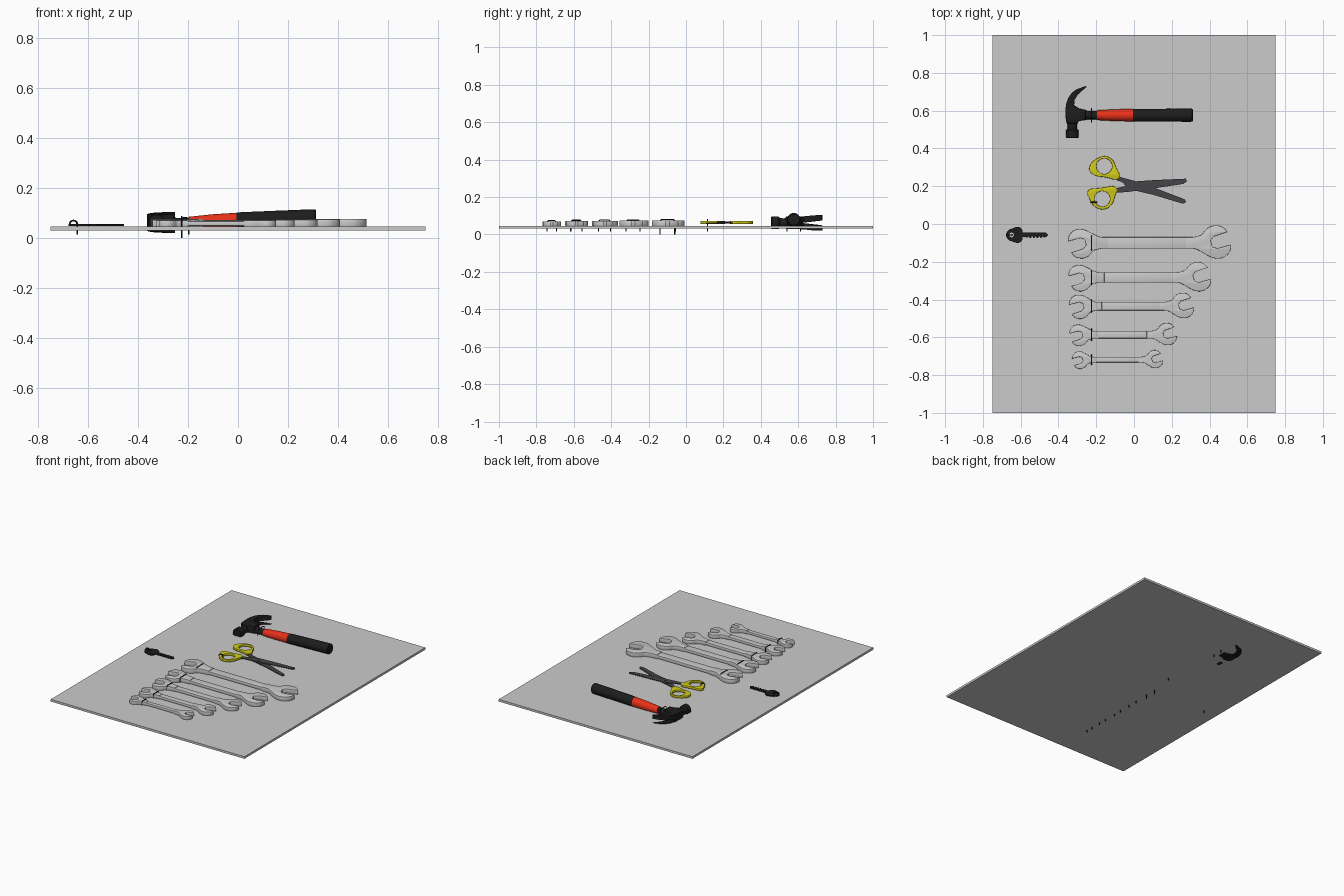
import bpy, bmesh, math
from mathutils import Vector, Matrix

if "Cube" in bpy.data.objects:
    bpy.data.objects.remove(bpy.data.objects["Cube"])


def material(name, rgb):
    m = bpy.data.materials.new(name)
    m.diffuse_color = (*rgb, 1)
    m.use_nodes = True
    m.node_tree.nodes["Principled BSDF"].inputs["Base Color"].default_value = m.diffuse_color
    return m


black = material("black", (0.012, 0.012, 0.012))
red = material("red", (0.8, 0.03, 0.01))
yellow = material("yellow", (0.65, 0.6, 0.01))
steel = material("dark_steel", (0.06, 0.06, 0.065))


def select(o):
    bpy.ops.object.select_all(action='DESELECT')
    o.select_set(True)
    bpy.context.view_layer.objects.active = o


def finish(o, mat=None):
    if mat:
        o.data.materials.clear()
        o.data.materials.append(mat)
    select(o)
    bpy.ops.object.shade_smooth_by_angle(angle=math.radians(35))
    return o


def circle(cx, cy, r, n=32):
    return [(cx + r * math.cos(2 * math.pi * i / n), cy + r * math.sin(2 * math.pi * i / n)) for i in range(n)]


def rounded(pts, closed=True, passes=2):
    """Corner cutting, turns a few points into a smooth outline."""
    for _ in range(passes):
        out = [] if closed else [pts[0]]
        for i in range(len(pts) if closed else len(pts) - 1):
            a, b = Vector(pts[i]), Vector(pts[(i + 1) % len(pts)])
            out += [tuple(a.lerp(b, 0.25)), tuple(a.lerp(b, 0.75))]
        pts = out if closed else out + [pts[-1]]
    return pts


def from_curve(name, cu, mat):
    o = bpy.data.objects.new(name, cu)
    bpy.context.collection.objects.link(o)
    select(o)
    bpy.ops.object.convert(target='MESH')
    o = bpy.context.object
    bm = bmesh.new()
    bm.from_mesh(o.data)
    bmesh.ops.remove_doubles(bm, verts=bm.verts, dist=1e-5)
    bmesh.ops.recalc_face_normals(bm, faces=bm.faces)
    bm.to_mesh(o.data)
    bm.free()
    return finish(o, mat)


def add_spline(cu, pts, cyclic):
    s = cu.splines.new('POLY')
    s.points.add(len(pts) - 1)
    for p, q in zip(s.points, pts):
        p.co = (*q, 0, 1) if len(q) == 2 else (*q, 1)
    s.use_cyclic_u = cyclic


def plate(name, loops, z0, z1, mat=None, bevel=0.0):
    """Flat outline (first loop) with holes, extruded from z0 to z1."""
    cu = bpy.data.curves.new(name, 'CURVE')
    cu.dimensions = '2D'
    cu.fill_mode = 'BOTH'
    for l in loops:
        add_spline(cu, l, True)
    cu.extrude = (z1 - z0) / 2 - bevel
    cu.bevel_depth = bevel
    cu.bevel_resolution = 1
    cu.offset = -bevel
    o = from_curve(name, cu, mat)
    o.data.transform(Matrix.Translation((0, 0, (z0 + z1) / 2)))
    return o


def wire(name, pts, r=0.003):
    cu = bpy.data.curves.new(name, 'CURVE')
    cu.dimensions = '3D'
    add_spline(cu, pts, False)
    cu.bevel_depth = r
    cu.bevel_resolution = 2
    cu.use_fill_caps = True
    return from_curve(name, cu, black)


def loft(name, rings, mat):
    bm = bmesh.new()
    vs = [[bm.verts.new(p) for p in ring] for ring in rings]
    n = len(vs[0])
    for a, b in zip(vs, vs[1:]):
        for i in range(n):
            bm.faces.new((a[i], a[(i + 1) % n], b[(i + 1) % n], b[i]))
    bm.faces.new(vs[0])
    bm.faces.new(vs[-1])
    bmesh.ops.recalc_face_normals(bm, faces=bm.faces)
    me = bpy.data.meshes.new(name)
    bm.to_mesh(me)
    bm.free()
    o = bpy.data.objects.new(name, me)
    bpy.context.collection.objects.link(o)
    return finish(o, mat)


def staple(name, x, y, half, top, low):
    c = 0.008
    wire(name, [(x, y - half, low), (x, y - half, top - c), (x, y - half + c, top),
                (x, y + half - c, top), (x, y + half, top - c), (x, y + half, low)])


def hook(name, x, y, top):
    arc = [(x - 0.015 + 0.015 * math.cos(a), y, top - 0.015 + 0.015 * math.sin(a))
           for a in [math.pi * i / 8 for i in range(9)]]
    wire(name, [(x, y, 0.015)] + arc, 0.0035)


# Backing board
plate("board", [[(-0.75, -1), (0.75, -1), (0.75, 1), (-0.75, 1)]], 0.031, 0.046)


# Open-ended wrenches, largest to smallest
def wrench_head(name, cx, cy, r, h, flip, z0, z1):
    jaw = [(-0.55, 0.68), (-0.2, 0.95), (0.25, 1.05), (0.7, 0.88), (0.9, 0.62), (0.97, 0.4)]
    rot = Matrix.Rotation(math.radians(17), 2)
    turn = lambda pts: [tuple(rot @ Vector(p)) for p in pts]
    k = h / r
    neck = [(-1.7, k), (-1.2, k), (-0.95, k + 0.08)]
    upper = rounded(neck + turn(jaw), False)
    lower = rounded([(x, -y) for x, y in neck] + turn([(x, -y) for x, y in jaw]), False)
    notch = turn([(0.1, 0.38), (-0.15, 0.2), (-0.15, -0.2), (0.1, -0.38)])
    outline = upper + notch + lower[::-1]
    plate(name, [[(cx + flip * r * x, cy + flip * r * y) for x, y in outline]], z0, z1, None, 0.002)


# y, shaft half width, left end, left radius, right end, right radius, thickness
wrenches = [(-0.1, 0.03, -0.347, 0.077, 0.512, 0.087, 0.03),
            (-0.283, 0.027, -0.345, 0.069, 0.406, 0.077, 0.028),
            (-0.435, 0.022, -0.342, 0.063, 0.316, 0.066, 0.027),
            (-0.586, 0.02, -0.34, 0.056, 0.225, 0.058, 0.026),
            (-0.718, 0.015, -0.326, 0.046, 0.151, 0.047, 0.024)]
for i, (y, h, xl, rl, xr, rr, t) in enumerate(wrenches, 1):
    z0, z1 = 0.046, 0.046 + t
    a, b = xl + 1.02 * rl, xr - 1.02 * rr
    wrench_head(f"wrench_{i}_left_head", a, y, rl, h, -1, z0, z1)
    wrench_head(f"wrench_{i}_right_head", b, y, rr, h, 1, z0, z1)
    x0, x1 = a + 1.6 * rl, b - 1.6 * rr
    plate(f"wrench_{i}_shaft", [[(x0, y - h), (x1, y - h), (x1, y + h), (x0, y + h)]],
          z0 + 0.12 * t, z1 - 0.12 * t, None, 0.004)
    staple(f"wrench_{i}_staple", -0.225, y, h + 0.01, z1 + 0.004, 0.0 if i == 1 else 0.015)

# Scissors: two ring handles, crossing blades and pivot
top_grip = [(-0.24, 0.3), (-0.215, 0.338), (-0.157, 0.365), (-0.11, 0.342), (-0.095, 0.3),
            (-0.07, 0.255), (-0.09, 0.23), (-0.15, 0.248), (-0.2, 0.252), (-0.232, 0.27)]
low_grip = [(-0.25, 0.16), (-0.238, 0.188), (-0.17, 0.19), (-0.11, 0.205), (-0.085, 0.185),
            (-0.1, 0.15), (-0.11, 0.11), (-0.14, 0.08), (-0.18, 0.075), (-0.222, 0.1), (-0.238, 0.14)]
plate("scissors_upper_handle", [rounded(top_grip), circle(-0.157, 0.306, 0.041)], 0.056, 0.072, yellow, 0.003)
plate("scissors_lower_handle", [rounded(low_grip), circle(-0.168, 0.133, 0.041)], 0.056, 0.072, yellow, 0.003)
blade_a = [(-0.1, 0.255), (-0.06, 0.245), (0.04, 0.218), (0.27, 0.13), (0.276, 0.115), (0.26, 0.107),
           (0.1, 0.155), (-0.03, 0.185), (-0.06, 0.22), (-0.1, 0.235)]
blade_b = [(-0.1, 0.165), (-0.03, 0.17), (0.1, 0.188), (0.26, 0.212), (0.28, 0.225), (0.275, 0.24),
           (0.1, 0.232), (0.0, 0.225), (-0.05, 0.2), (-0.1, 0.188)]
plate("scissors_blade_down", [blade_a], 0.0585, 0.0635, steel)
plate("scissors_blade_up", [blade_b], 0.0635, 0.0685, steel)
plate("scissors_pivot", [circle(0.02, 0.2, 0.009, 20)], 0.056, 0.071, steel)
hook("scissors_hook", -0.197, 0.115, 0.081)

# Key with bow hole and toothed blade
bow = [(-0.59, -0.045), (-0.592, -0.025), (-0.615, -0.013), (-0.64, -0.022), (-0.665, -0.03), (-0.682, -0.058),
       (-0.665, -0.086), (-0.64, -0.094), (-0.615, -0.103), (-0.592, -0.09), (-0.59, -0.07)]
teeth = [(-0.575, -0.07)]
for i in range(5):
    x = -0.565 + i * 0.019
    teeth += [(x, -0.073), (x + 0.007, -0.064), (x + 0.012, -0.073)]
teeth += [(-0.465, -0.068), (-0.455, -0.058), (-0.465, -0.046)]
plate("key", [rounded(bow, False) + teeth, circle(-0.648, -0.058, 0.013, 20)], 0.048, 0.056, black)
hook("key_hook", -0.643, -0.058, 0.07)

# Hammer head: body, striking face and split claw
zc = 0.062
body = [(-0.36, 0.545), (-0.345, 0.533), (-0.305, 0.533), (-0.29, 0.545), (-0.257, 0.55),
        (-0.257, 0.605), (-0.29, 0.612), (-0.31, 0.625), (-0.361, 0.625), (-0.364, 0.585)]
plate("hammer_head_body", [body], zc - 0.034, zc + 0.034, black, 0.004)
loft("hammer_face", [[(x, y, zc + z) for x, z in circle(-0.327, 0, r)] for y, r in
                     [(0.455, 0.03), (0.459, 0.034), (0.494, 0.034), (0.503, 0.026),
                      (0.525, 0.024), (0.545, 0.033)]], black)
claw = [((-0.363, 0.6), (-0.29, 0.6), 0, 0.033), ((-0.36, 0.635), (-0.317, 0.63), 0.002, 0.035),
        ((-0.347, 0.67), (-0.314, 0.658), 0.006, 0.038), ((-0.329, 0.695), (-0.302, 0.678), 0.009, 0.04),
        ((-0.303, 0.714), (-0.284, 0.698), 0.011, 0.041), ((-0.254, 0.731), (-0.251, 0.725), 0.014, 0.042)]
for side, s in (("upper", 1), ("lower", -1)):
    loft(f"hammer_claw_{side}", [[(*o, zc + s * a), (*i, zc + s * a), (*i, zc + s * b), (*o, zc + s * b)]
                                 for o, i, a, b in claw], black)


# Hammer handle, rising slightly towards the grip
def handle(name, stations, mat):
    loft(name, [[(x, 0.576 + a, z + b) for a, b in circle(0, 0, r)] for x, z, r in stations], mat)


handle("hammer_neck", [(-0.27, 0.057, 0.027), (-0.24, 0.058, 0.022), (-0.19, 0.06, 0.022)], black)
handle("hammer_red_shaft", [(-0.195, 0.059, 0.026), (-0.1, 0.064, 0.031), (-0.004, 0.068, 0.033)], red)
handle("hammer_grip", [(-0.006, 0.068, 0.033), (0.01, 0.069, 0.034), (0.15, 0.075, 0.034), (0.3, 0.08, 0.035),
                       (0.308, 0.08, 0.034), (0.312, 0.08, 0.03)], black)
staple("hammer_staple", -0.225, 0.576, 0.036, 0.086, 0.015)
